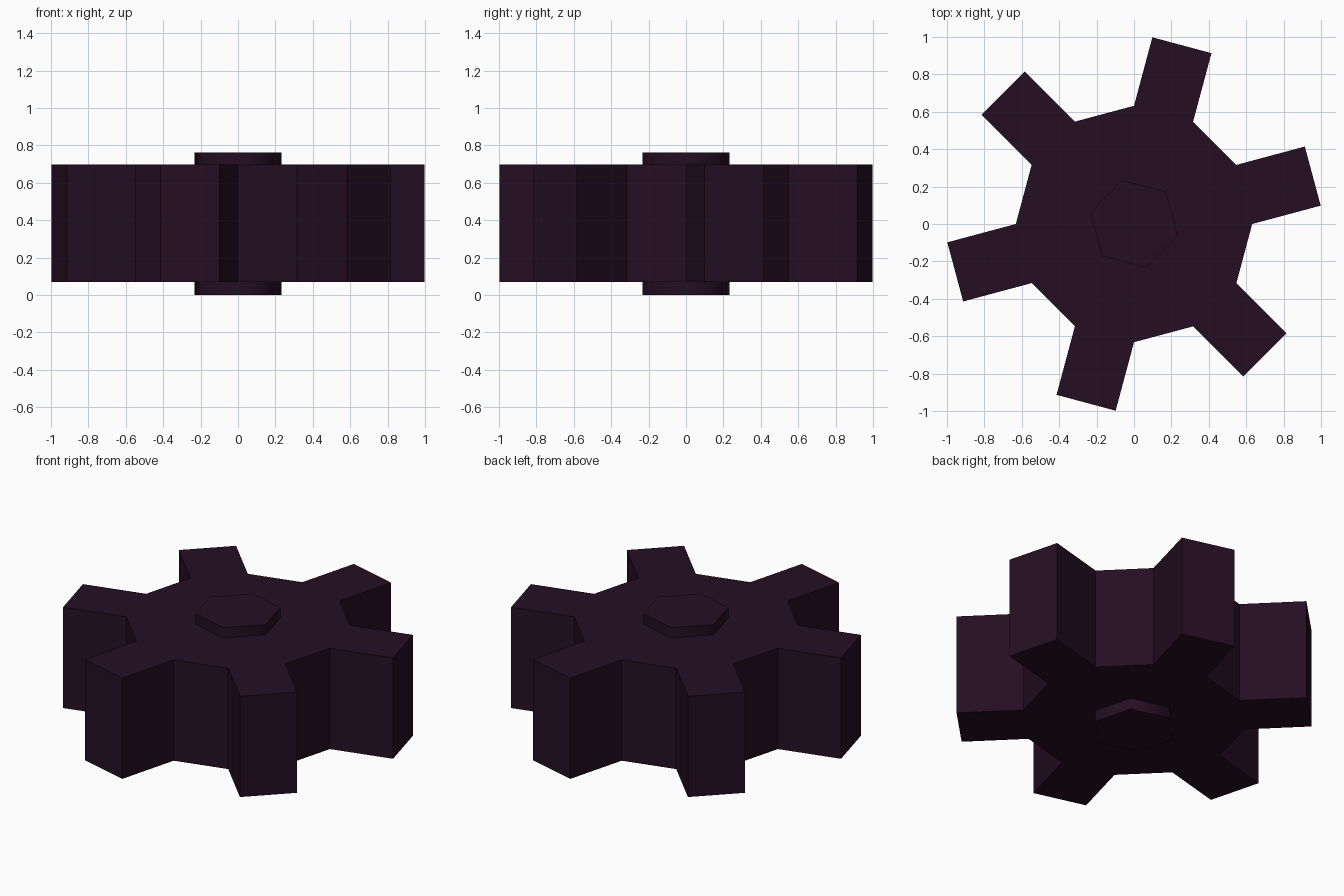
import bpy, bmesh, math
from mathutils import Vector

if "Cube" in bpy.data.objects:
    bpy.data.objects.remove(bpy.data.objects["Cube"])

mat = bpy.data.materials.new("dark plum")
mat.diffuse_color = (0.018, 0.0045, 0.016, 1.0)
mat.use_nodes = True
mat.node_tree.nodes["Principled BSDF"].inputs["Base Color"].default_value = mat.diffuse_color


def ring(radius, count, start):
    return [Vector((radius * math.cos(math.radians(start) + 2 * math.pi * i / count),
                    radius * math.sin(math.radians(start) + 2 * math.pi * i / count), 0))
            for i in range(count)]


def prism(name, outline, z0, z1):
    """Extrude a flat outline from z0 to z1."""
    bm = bmesh.new()
    face = bm.faces.new([bm.verts.new((p.x, p.y, z0)) for p in outline])
    out = bmesh.ops.extrude_face_region(bm, geom=[face], use_keep_orig=True)
    top = [g for g in out["geom"] if isinstance(g, bmesh.types.BMVert)]
    bmesh.ops.translate(bm, verts=top, vec=(0, 0, z1 - z0))
    bmesh.ops.recalc_face_normals(bm, faces=bm.faces[:])
    me = bpy.data.meshes.new(name)
    bm.to_mesh(me)
    bm.free()
    me.materials.append(mat)
    ob = bpy.data.objects.new(name, me)
    bpy.context.collection.objects.link(ob)
    return ob


# Gear body: twelve-sided disc, every other side pushed out into a tooth
outline = []
base = ring(0.632, 12, 0)
for i in range(0, 12, 2):
    a, b = base[i], base[i + 1]
    push = (a + b).normalized() * 0.379
    outline += [a, a + push, b + push, b]
prism("gear_body", outline, 0.07, 0.697)

# Hexagonal hub passing through both faces, with softened sides
hub = prism("hub", ring(0.242, 6, 45), 0.0, 0.762)
bpy.context.view_layer.objects.active = hub
hub.select_set(True)
bpy.ops.object.shade_smooth_by_angle(angle=math.radians(65))
